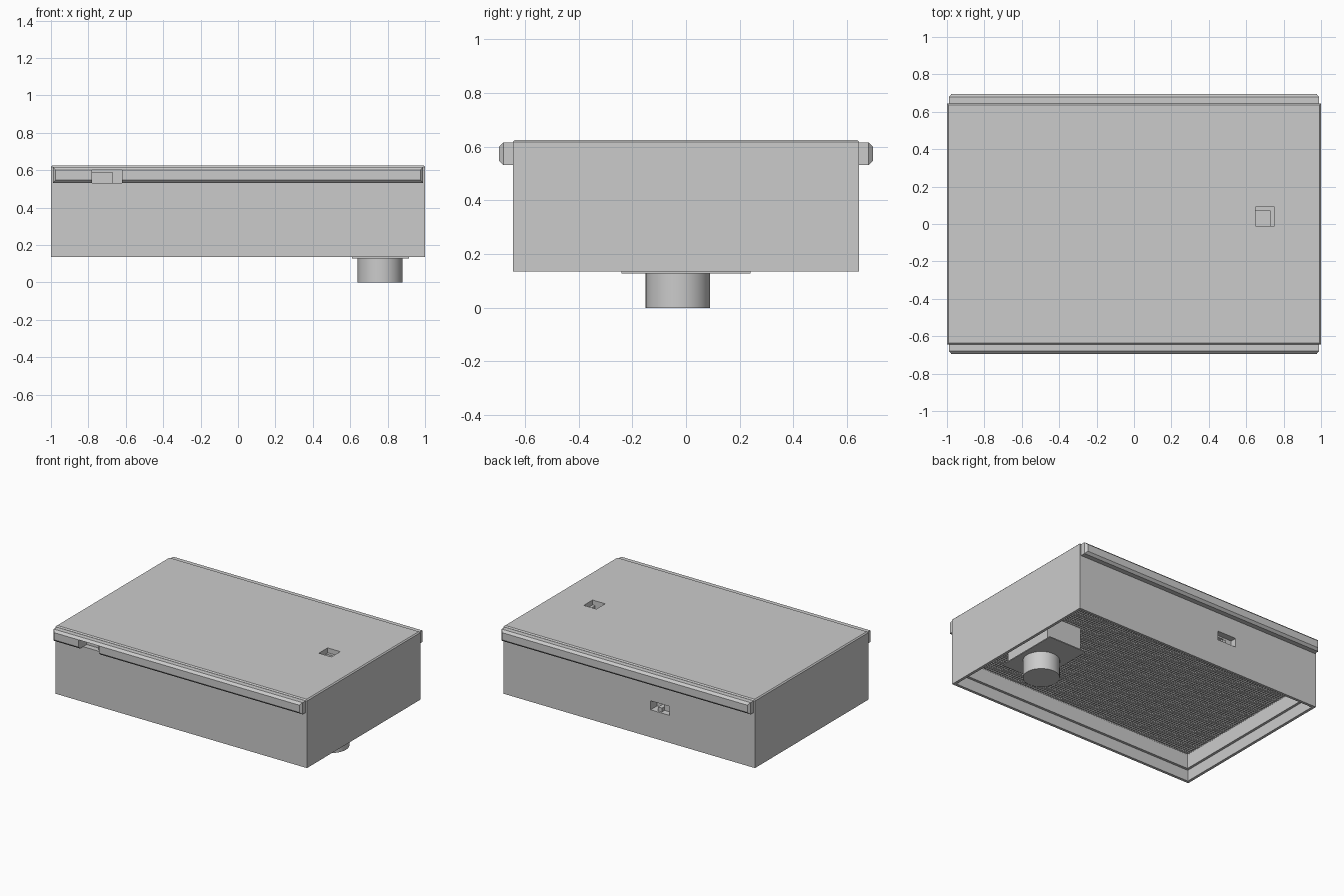
import bpy, bmesh
from mathutils import Matrix, Vector

cube = bpy.data.objects.get("Cube")
if cube:
    bpy.data.objects.remove(cube, do_unlink=True)

grey = bpy.data.materials.new("light_grey")
grey.use_nodes = True
grey.diffuse_color = (0.6, 0.6, 0.6, 1)
grey.node_tree.nodes["Principled BSDF"].inputs["Base Color"].default_value = (0.6, 0.6, 0.6, 1)


def finish(name, bm):
    mesh = bpy.data.meshes.new(name)
    bm.to_mesh(mesh)
    bm.free()
    mesh.materials.append(grey)
    obj = bpy.data.objects.new(name, mesh)
    bpy.context.collection.objects.link(obj)
    return obj


def stacked(name, loops):
    """Closed solid through rectangles given as (x0, x1, y0, y1, z)."""
    bm = bmesh.new()
    rings = [[bm.verts.new(p) for p in ((a, c, z), (b, c, z), (b, d, z), (a, d, z))]
             for a, b, c, d, z in loops]
    for lo, hi in zip(rings, rings[1:]):
        for i in range(4):
            j = (i + 1) % 4
            bm.faces.new((lo[i], lo[j], hi[j], hi[i]))
    bm.faces.new(rings[0])
    bm.faces.new(rings[-1])
    bmesh.ops.recalc_face_normals(bm, faces=bm.faces)
    return finish(name, bm)


def box(name, x0, x1, y0, y1, z0, z1):
    return stacked(name, [(x0, x1, y0, y1, z0), (x0, x1, y0, y1, z1)])


def cut(target, *bounds):
    """Cut a box-shaped pocket."""
    cutter = box("pocket_cutter", *bounds)
    cutter.hide_render = True
    mod = target.modifiers.new("pocket", 'BOOLEAN')
    mod.operation = 'DIFFERENCE'
    mod.solver = 'EXACT'
    mod.object = cutter
    bpy.context.view_layer.objects.active = target
    bpy.ops.object.modifier_apply(modifier=mod.name)
    bpy.data.objects.remove(cutter, do_unlink=True)


# Housing: bevelled outside, stepped recess underneath
HX, HY = 1.0, 0.645
housing = stacked("housing", [
    (-HX + s, HX - s, -HY + s, HY - s, z) for s, z in (
        (0.008, 0.625), (0, 0.617), (0, 0.135), (0.02, 0.135),
        (0.02, 0.215), (0.038, 0.215), (0.038, 0.325))])


# Chamfered rails along the front and back top edges
def rail(name, side):
    obj = stacked(name, [(-0.99, 0.99, -0.042, 0.042, 0),
                         (-0.99, 0.99, -0.042, 0.042, 0.036),
                         (-0.975, 0.975, -0.026, 0.026, 0.052)])
    # Stand the section up so it grows outward from the wall
    obj.data.transform(Matrix.Translation((0, side * (HY - 0.001), 0.574))
                       @ Matrix.Rotation(-side * 1.5707963, 4, 'X'))
    return obj


front_rail = rail("front_rail", -1)
back_rail = rail("back_rail", 1)

# Front notch, through the rail and slightly into the housing
for part in (front_rail, housing):
    cut(part, -0.78, -0.62, -0.75, -0.63, 0.52 if part == front_rail else 0.532, 0.6)
cut(housing, -0.78, -0.67, -0.75, -0.605, 0.532, 0.587)

# Top pocket with a deeper square in one corner
cut(housing, 0.65, 0.75, -0.01, 0.09, 0.59, 0.7)
cut(housing, 0.65, 0.73, -0.01, 0.07, 0.56, 0.7)

# Back socket
cut(housing, -0.32, -0.17, 0.60, 0.75, 0.332, 0.397)
cut(housing, -0.25, -0.17, 0.57, 0.75, 0.332, 0.385)
box("socket_plug", -0.25, -0.22, 0.57, 0.63, 0.332, 0.36)

# Perforated panel inside the underside recess
bm = bmesh.new()
bmesh.ops.create_grid(bm, x_segments=90, y_segments=58, size=1)
bmesh.ops.scale(bm, vec=Vector((HX - 0.037, HY - 0.037, 1)), verts=bm.verts)
bmesh.ops.translate(bm, vec=(0, 0, 0.315), verts=bm.verts)
bmesh.ops.reverse_faces(bm, faces=bm.faces)
bmesh.ops.inset_individual(bm, faces=bm.faces[:], thickness=0.005, depth=-0.007)
finish("perforated_panel", bm)

# Outlet: mounting block, plate and round spout
box("outlet_block", 0.62, 0.9, -0.2, 0.2, 0.133, 0.32)
box("outlet_plate", 0.61, 0.915, -0.24, 0.24, 0.128, 0.135)
bm = bmesh.new()
bmesh.ops.create_cone(bm, cap_ends=True, segments=48, radius1=0.12, radius2=0.12, depth=0.13,
                      matrix=Matrix.Translation((0.76, -0.03, 0.065)))
spout = finish("outlet_spout", bm)
bpy.ops.object.select_all(action='DESELECT')
spout.select_set(True)
bpy.context.view_layer.objects.active = spout
bpy.ops.object.shade_smooth_by_angle()
